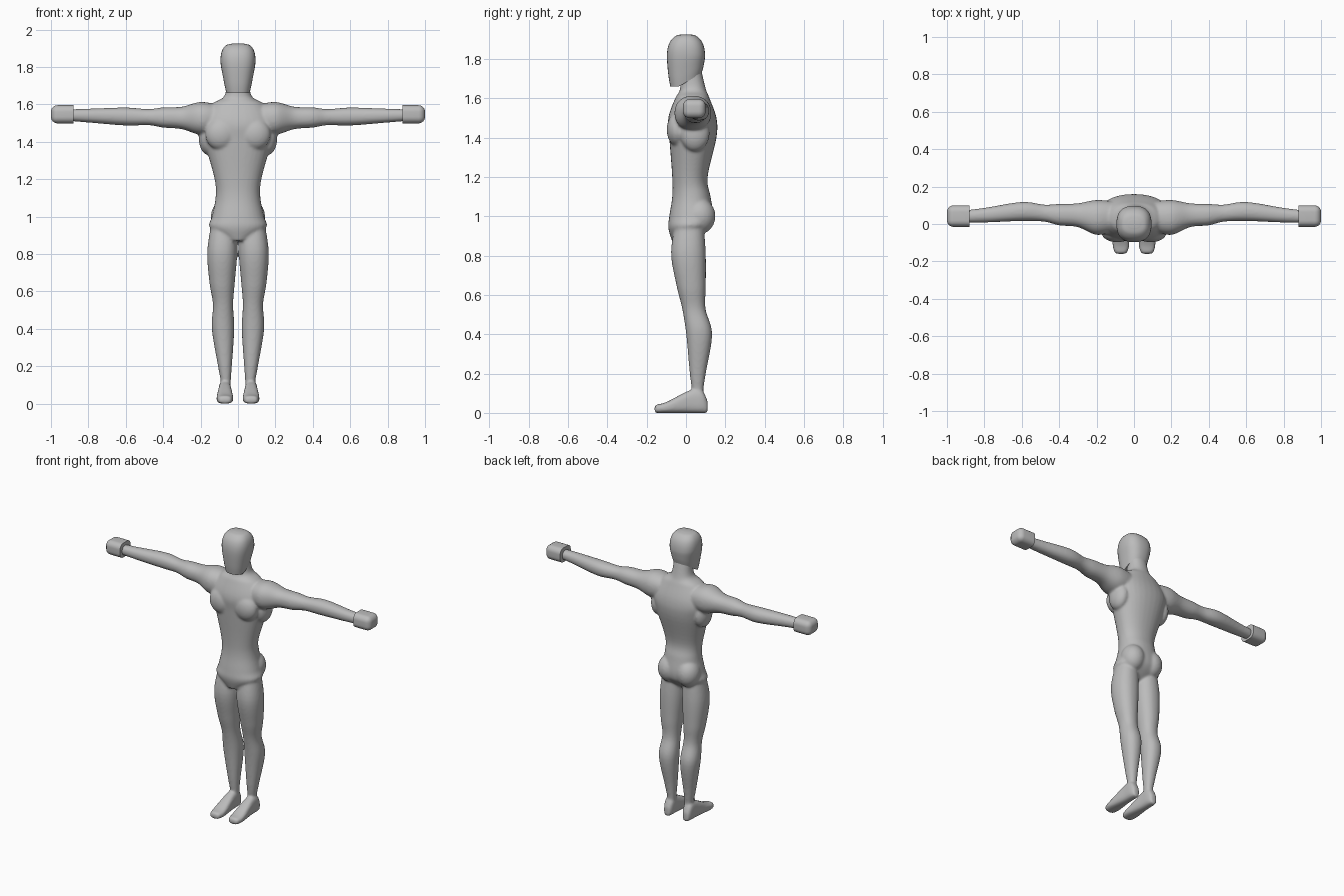
import bpy, bmesh, math
from mathutils import Matrix, Vector

if "Cube" in bpy.data.objects:
    bpy.data.objects.remove(bpy.data.objects["Cube"])

grey = bpy.data.materials.new("plain grey")
grey.use_nodes = True
grey.diffuse_color = (0.5, 0.5, 0.5, 1)
grey.node_tree.nodes["Principled BSDF"].inputs["Base Color"].default_value = grey.diffuse_color


def spline(rows, steps=6):
    """Smooth (Catmull-Rom) interpolation between cross-sections."""
    rows = [Vector(row) for row in rows]
    padded = [rows[0], *rows, rows[-1]]
    result = []
    for before, start, end, after in zip(padded, padded[1:], padded[2:], padded[3:]):
        leave, arrive = (end - before) / 2, (after - start) / 2
        for step in range(steps):
            t = step / steps
            ease = t * t * (3 - 2 * t)
            result.append(start.lerp(end, ease) + leave * t * (1 - t) ** 2
                          - arrive * t * t * (1 - t))
    return result + [rows[-1]]


def signed_power(value, power):
    return math.copysign(abs(value) ** power, value)


def loft(bm, axis, rows, side=1, squareness=2.2, lift=None, sides=32):
    """Skin rounded sections: position, then centre and radius across each way."""
    rings = []
    for along, centre_a, radius_a, centre_b, radius_b in spline(rows):
        ring = []
        for k in range(sides):
            angle = math.tau * k / sides
            a = centre_a + radius_a * signed_power(math.cos(angle), 2 / squareness)
            b = centre_b + radius_b * signed_power(math.sin(angle), 2 / squareness)
            x, y, z = {"x": (along, a, b), "y": (a, along, b), "z": (a, b, along)}[axis]
            if lift:
                z += lift(y, z)
            ring.append(bm.verts.new((x * side, y, z)))
        rings.append(ring)
    for lower, upper in zip(rings, rings[1:]):
        for k in range(sides):
            bm.faces.new((lower[k - 1], lower[k], upper[k], upper[k - 1]))
    bm.faces.new(rings[0])
    bm.faces.new(rings[-1])


def muscle(bm, centre, radii):
    """Ellipsoid that swells the surface once the body is fused."""
    matrix = Matrix.Translation(centre) @ Matrix.Diagonal((*radii, 1))
    bmesh.ops.create_uvsphere(bm, u_segments=24, v_segments=16, radius=1, matrix=matrix)


def finish(bm, name):
    """Turn the working mesh into a smooth shaded grey object."""
    bmesh.ops.recalc_face_normals(bm, faces=bm.faces)
    mesh = bpy.data.meshes.new(name)
    bm.to_mesh(mesh)
    bm.free()
    mesh.materials.append(grey)
    part = bpy.data.objects.new(name, mesh)
    bpy.context.collection.objects.link(part)
    bpy.ops.object.select_all(action="DESELECT")
    part.select_set(True)
    bpy.context.view_layer.objects.active = part
    return part


def shade():
    bpy.ops.object.shade_smooth_by_angle(angle=math.radians(45))


# Torso and neck: height, half width, front, back
torso = [(0.87, 0.05, -0.07, 0.04), (0.94, 0.15, -0.09, 0.12), (1, 0.14, -0.085, 0.14),
         (1.1, 0.12, -0.07, 0.125), (1.2, 0.125, -0.07, 0.11), (1.4, 0.18, -0.085, 0.155),
         (1.5, 0.2, -0.09, 0.155), (1.6, 0.14, -0.055, 0.12), (1.65, 0.07, -0.03, 0.1),
         (1.78, 0.06, -0.03, 0.07)]

# Leg: height, sideways centre, depth centre, radius
leg = [(0.03, 0.07, 0.07, 0.025), (0.1, 0.065, 0.06, 0.025), (0.2, 0.07, 0.06, 0.037),
       (0.4, 0.08, 0.067, 0.06), (0.53, 0.08, 0.04, 0.054), (0.65, 0.085, 0.026, 0.068),
       (0.82, 0.084, 0.012, 0.08), (1, 0.075, 0.02, 0.06)]

# Foot: depth, half width, height
foot = [(-0.16, 0.02, 0.03), (-0.15, 0.035, 0.042), (-0.1, 0.045, 0.055),
        (0.02, 0.035, 0.115), (0.08, 0.032, 0.115), (0.11, 0.02, 0.06)]

# Arm: reach, depth centre, radius; it rises slightly towards the hand
arm = [(0.1, 0.04, 0.075), (0.2, 0.035, 0.088), (0.3, 0.047, 0.06), (0.4, 0.05, 0.054),
       (0.48, 0.058, 0.043), (0.6, 0.067, 0.048), (0.8, 0.047, 0.037), (0.92, 0.04, 0.03)]

body_mesh = bmesh.new()
loft(body_mesh, "z", [(z, 0, width, (front + back) / 2, (back - front) / 2)
                      for z, width, front, back in torso])
for side in (-1, 1):
    loft(body_mesh, "z", [(z, x, r, y, r * 1.1) for z, x, y, r in leg], side)
    loft(body_mesh, "y", [(y, 0.07, width, height / 2, height / 2)
                          for y, width, height in foot], side, squareness=2.8)
    loft(body_mesh, "x", [(x, y, r * 1.06, 1.52 + x / 40, r) for x, y, r in arm], side)
    # Chest, buttock and armpit
    muscle(body_mesh, (side * 0.09, -0.045, 1.44), (0.085, 0.053, 0.085))
    muscle(body_mesh, (side * 0.07, 0.07, 1), (0.075, 0.08, 0.09))
    muscle(body_mesh, (side * 0.16, 0.045, 1.42), (0.05, 0.075, 0.09))
body = finish(body_mesh, "body")

# Fuse the limbs into one skin and soften the joins
fuse = body.modifiers.new("fuse", "REMESH")
fuse.mode = "VOXEL"
fuse.voxel_size = 0.007
soften = body.modifiers.new("soften", "SMOOTH")
soften.iterations = 9
for modifier in ("fuse", "soften"):
    bpy.ops.object.modifier_apply(modifier=modifier)
shade()

# Head: height, half width, half depth
head = [(1.66, 0.065, 0.08), (1.72, 0.077, 0.09), (1.82, 0.093, 0.097),
        (1.88, 0.088, 0.085), (1.915, 0.065, 0.055), (1.925, 0.03, 0.02)]


def raise_nape(y, z):
    """The lower rim slopes up from the jaw to the nape."""
    return 0.6 * max(0, y + 0.035) * max(0, 1 - (z - 1.66) / 0.16)


head_mesh = bmesh.new()
loft(head_mesh, "z", [(z, 0, width, 0, depth) for z, width, depth in head],
     squareness=2.5, lift=raise_nape)
finish(head_mesh, "head")
shade()

# Hands: mitts rounded everywhere except the crisp cuff at the wrist
for name, side in (("left_hand", 1), ("right_hand", -1)):
    hand_mesh = bmesh.new()
    bmesh.ops.create_cube(hand_mesh, size=1)
    rounded = [e for e in hand_mesh.edges if any(v.co.x * side > 0 for v in e.verts)]
    bmesh.ops.scale(hand_mesh, vec=(0.12, 0.115, 0.097), verts=hand_mesh.verts)
    bmesh.ops.translate(hand_mesh, vec=(side * 0.94, 0.042, 1.547), verts=hand_mesh.verts)
    bmesh.ops.bevel(hand_mesh, geom=rounded, offset=0.035, segments=6, profile=0.5,
                    affect="EDGES")
    finish(hand_mesh, name)
    shade()
